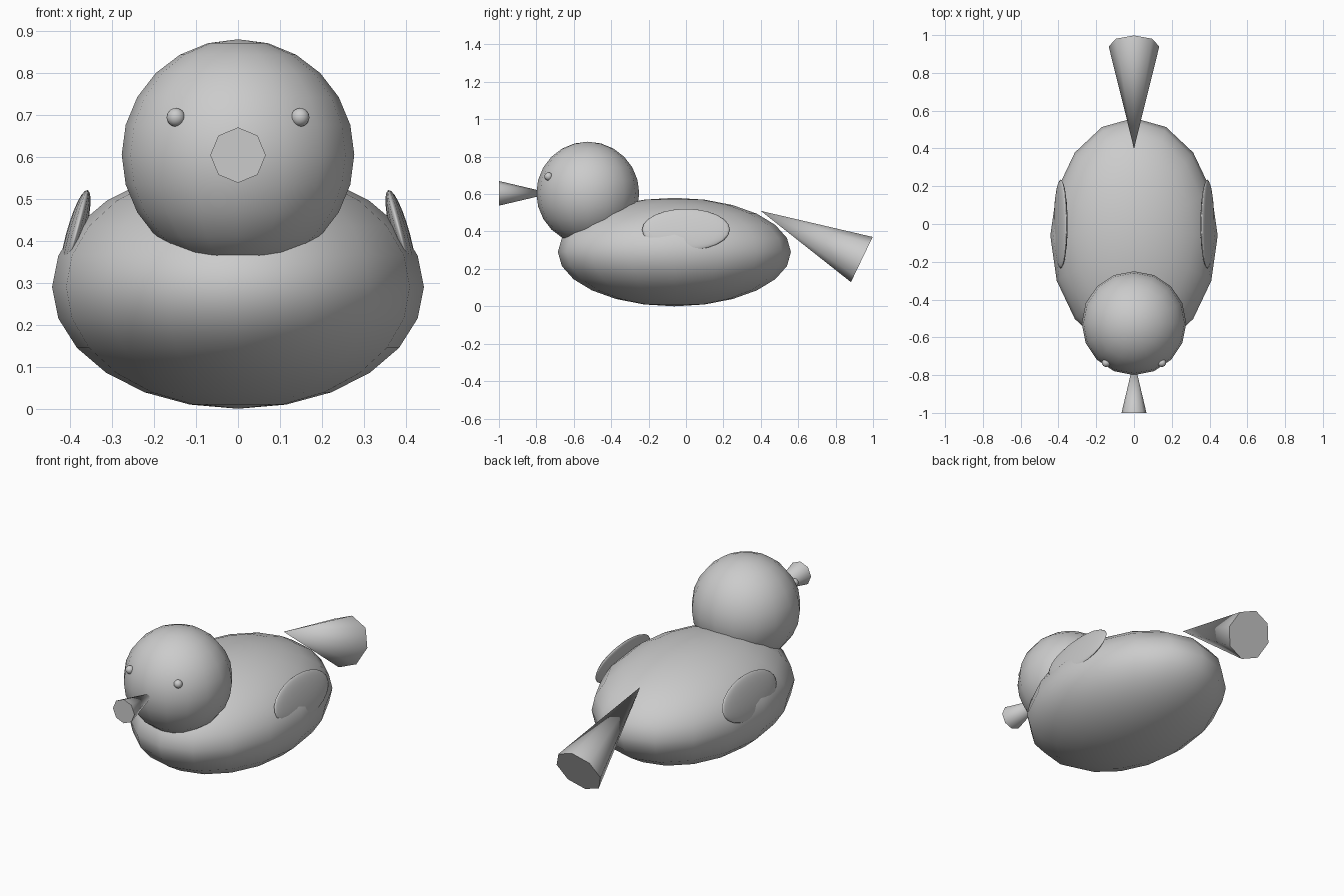
import bpy
from math import radians
from mathutils import Vector

if "Cube" in bpy.data.objects:
    bpy.data.objects.remove(bpy.data.objects["Cube"])


def ball(name, loc, semi, tilt=0.0):
    """Smooth 16 x 12 ellipsoid, tilted about y."""
    bpy.ops.mesh.primitive_uv_sphere_add(segments=16, ring_count=12, radius=1, location=loc,
                                         rotation=(0, tilt, 0))
    ob = bpy.context.object
    ob.name = name
    ob.scale = semi
    bpy.ops.object.shade_smooth()
    return ob


def spike(name, tip, base, radius):
    """Eight-sided cone from its base centre to its tip."""
    tip, base = Vector(tip), Vector(base)
    axis = tip - base
    bpy.ops.mesh.primitive_cone_add(vertices=8, radius1=radius, radius2=0, depth=axis.length,
                                    location=(tip + base) / 2)
    ob = bpy.context.object
    ob.name = name
    # turn only about x so the base corners stay on the x axis
    ob.rotation_euler = (Vector((axis.z, axis.y)).angle_signed(Vector((1, 0))), 0, 0)
    up = ob.rotation_euler.to_matrix() @ Vector((0, 0, 1))
    if up.dot(axis.normalized()) < 0.99:
        ob.rotation_euler.x *= -1
    bpy.ops.object.shade_smooth_by_angle(angle=radians(50))
    return ob


# Body and head
ball("body", (0, -0.062, 0.29), (0.443, 0.623, 0.29))
ball("head", (0, -0.525, 0.605), (0.277, 0.275, 0.275))

# Beak and tail, both flaring outwards
spike("beak", (0, -0.72, 0.604), (0, -1.0, 0.604), 0.066)
spike("tail", (0, 0.40, 0.51), (0, 0.94, 0.25), 0.134)

# Paired wings and eyes
for side, label in ((1, "right"), (-1, "left")):
    ball(f"wing_{label}", (side * 0.388, 0, 0.41), (0.0225, 0.235, 0.115), -side * radians(15))
    ball(f"eye_{label}", (side * 0.148, -0.735, 0.694), (0.022, 0.022, 0.022))
